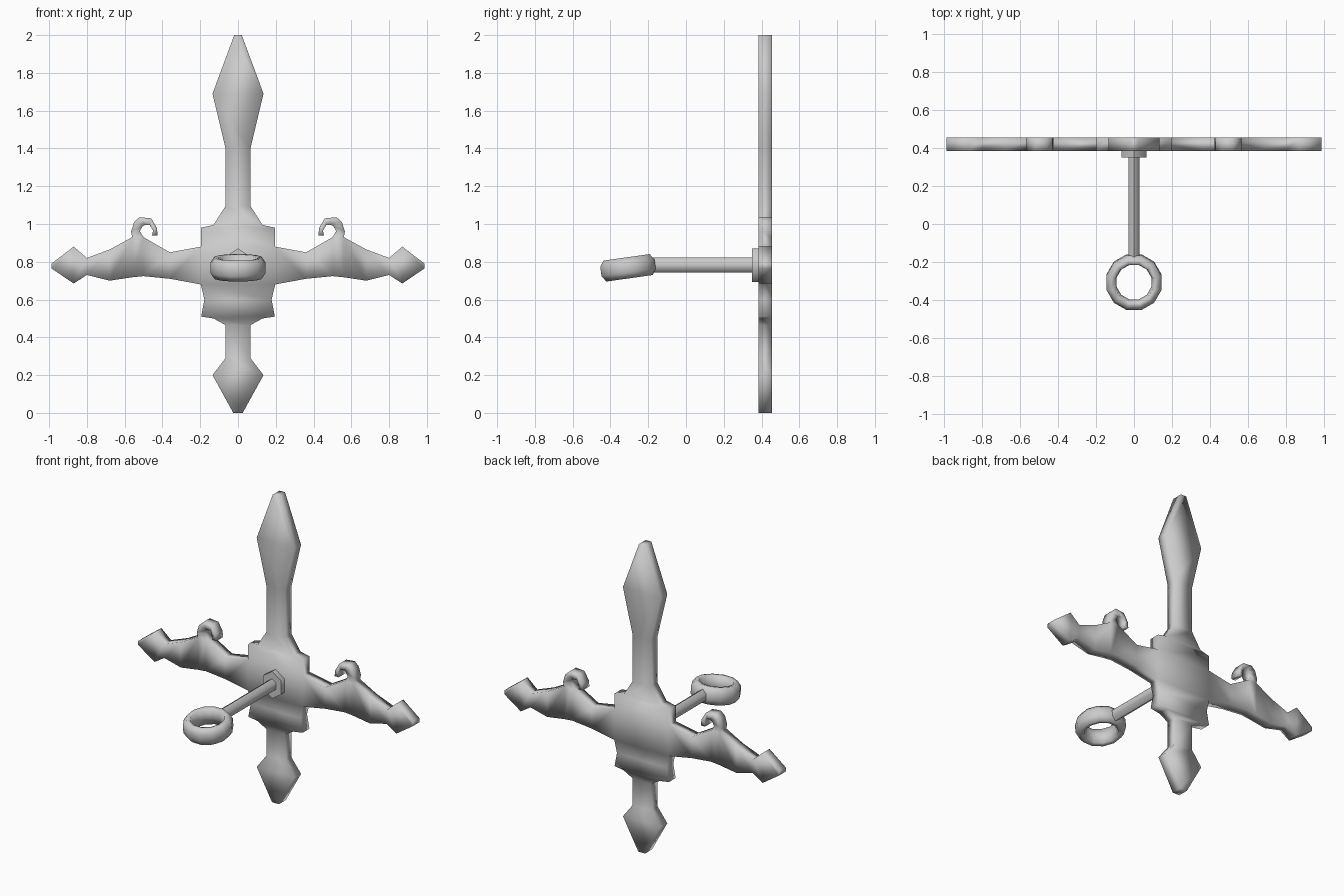
import bpy, bmesh, math
from mathutils import Matrix

if "Cube" in bpy.data.objects:
    bpy.data.objects.remove(bpy.data.objects["Cube"])

PLATE_Y, PLATE_T = 0.42, 0.07


def finish(bm, name):
    bmesh.ops.recalc_face_normals(bm, faces=bm.faces)
    for f in bm.faces:
        f.smooth = True
    me = bpy.data.meshes.new(name)
    bm.to_mesh(me)
    bm.free()
    ob = bpy.data.objects.new(name, me)
    bpy.context.collection.objects.link(ob)
    return ob


def strip(bm, pairs):
    """Band of quads through pairs of (x, z) points in the plate plane."""
    rows = [[bm.verts.new((x, PLATE_Y, z)) for x, z in p] for p in pairs]
    for a, b in zip(rows, rows[1:]):
        bm.faces.new((a[0], a[1], b[1], b[0]))


def rod(name, rx, rz, y0, y1, z):
    """Six-sided bar along y with a corner pointing up."""
    bm = bmesh.new()
    bmesh.ops.create_cone(bm, cap_ends=True, segments=6, radius1=1, radius2=1, depth=y1 - y0)
    m = (Matrix.Translation((0, (y0 + y1) / 2, z))
         @ Matrix.Diagonal((rx / math.cos(math.pi / 6), 1, rz, 1))
         @ Matrix.Rotation(math.pi / 2, 4, 'X'))
    bmesh.ops.transform(bm, matrix=m, verts=bm.verts)
    ob = finish(bm, name)
    ob.data.set_sharp_from_angle(angle=math.radians(65))
    return ob


# Wall plate: upright spear shape and centre body (half width, height)
upright = [(.02, 2), (.135, 1.69), (.066, 1.40), (.066, 1.095), (.13, .995),
           (.197, .98), (.197, .88), (.197, .68), (.178, .60), (.195, .51),
           (.13, .50), (.066, .465), (.066, .29), (.135, .20), (.025, 0)]
# Side arm (distance out, top, bottom)
arm = [(.197, .88, .68), (.36, .85, .71), (.50, .93, .724), (.56, .93, .718),
       (.68, .865, .70), (.80, .82, .73), (.87, .88, .685), (.988, .79, .765)]
# Curl on the arm (outer point, inner point)
curl = [((.56, .93), (.50, .93)), ((.566, .96), (.52, .962)), ((.55, 1.01), (.505, .988)),
        ((.522, 1.036), (.49, .996)), ((.46, 1.03), (.468, .995)),
        ((.43, .98), (.45, .965)), ((.425, .94), (.455, .94))]

bm = bmesh.new()
strip(bm, [((-w, z), (w, z)) for w, z in upright])
for s in (-1, 1):
    strip(bm, [((s * x, t), (s * x, b)) for x, t, b in arm])
    strip(bm, [((s * o[0], o[1]), (s * i[0], i[1])) for o, i in curl])
bmesh.ops.remove_doubles(bm, verts=bm.verts, dist=0.001)
plate = finish(bm, "wall_plate")
solid = plate.modifiers.new("thickness", 'SOLIDIFY')
solid.thickness = PLATE_T
solid.offset = 0

# Mount and holder rod
rod("mount", .066, .088, .35, .39, .782)
rod("holder_rod", .03, .04, -.18, .36, .782)

# Tilted ring holder: closed section (radius, height) swept round
section = [(.095, 0), (.103, .052), (.128, .056), (.15, .025),
           (.15, -.025), (.128, -.056), (.103, -.052)]
N = 12
bm = bmesh.new()
loops = []
for i in range(N):
    a = 2 * math.pi * (i + .5) / N
    loops.append([bm.verts.new((r * math.cos(a), r * math.sin(a), h)) for r, h in section])
for i in range(N):
    a, b = loops[i], loops[(i + 1) % N]
    for j in range(len(section)):
        k = (j + 1) % len(section)
        bm.faces.new((a[j], b[j], b[k], a[k]))
bmesh.ops.transform(bm, verts=bm.verts, matrix=Matrix.Translation((0, -.307, .768))
                    @ Matrix.Rotation(math.radians(8), 4, 'X'))
finish(bm, "ring_holder")
